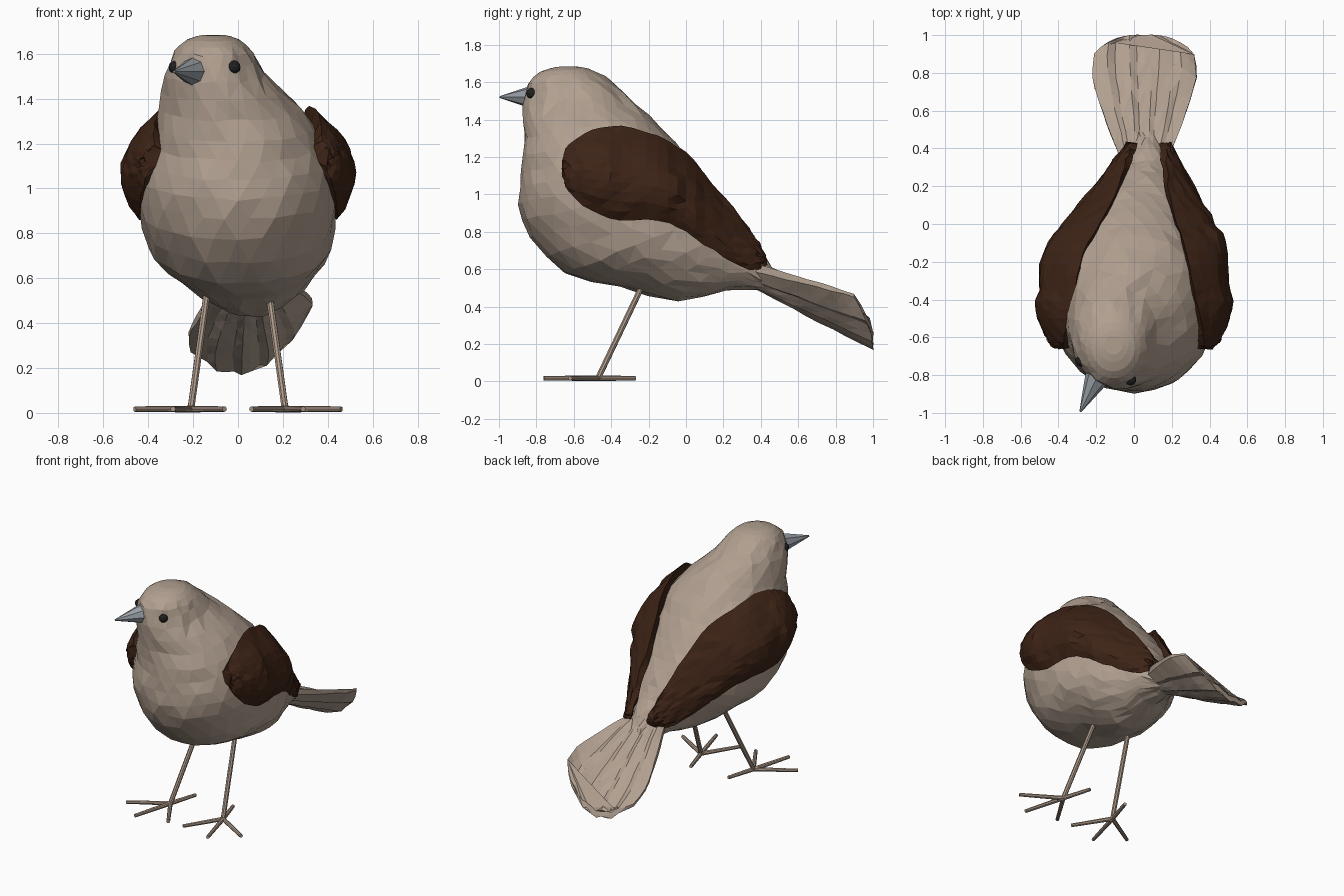
import bpy, bmesh, math, random
from mathutils import Vector

if "Cube" in bpy.data.objects:
    bpy.data.objects.remove(bpy.data.objects["Cube"])

random.seed(4)


def material(name, rgb):
    m = bpy.data.materials.new(name)
    m.diffuse_color = (*rgb, 1)
    m.use_nodes = True
    m.node_tree.nodes["Principled BSDF"].inputs["Base Color"].default_value = m.diffuse_color
    return m


TAN = material("tan", (0.44, 0.35, 0.28))
LEG = material("leg_tan", (0.42, 0.32, 0.25))
BROWN = material("dark_brown", (0.047, 0.017, 0.008))
GREY = material("beak_grey", (0.32, 0.35, 0.38))
BLACK = material("eye_black", (0.015, 0.015, 0.015))


def smooth_rows(rows, steps):
    """Catmull-Rom interpolation through table rows."""
    out = []
    for i in range(len(rows) - 1):
        p = [rows[max(0, min(len(rows) - 1, i + k))] for k in (-1, 0, 1, 2)]
        for s in range(steps):
            t = s / steps
            out.append([0.5 * (2 * b + (c - a) * t + (2 * a - 5 * b + 4 * c - d) * t * t
                               + (3 * b - a - 3 * c + d) * t ** 3) for a, b, c, d in zip(*p)])
    return out + [list(rows[-1])]


def loft(name, rings, mat, jitter=0.0, calm=0):
    """Flat-shaded closed tube through rings of points, capped; first 'calm' rings stay even."""
    bm = bmesh.new()
    vs = []
    for i, ring in enumerate(rings):
        j = jitter if i >= calm else 0
        vs.append([bm.verts.new(Vector(p) + Vector([random.uniform(-j, j) for _ in range(3)]))
                   for p in ring])
    n = len(vs[0])
    for a, b in zip(vs, vs[1:]):
        for i in range(n):
            bm.faces.new((a[i], a[(i + 1) % n], b[(i + 1) % n], b[i]))
    bm.faces.new(vs[0])
    bm.faces.new(vs[-1])
    bmesh.ops.triangulate(bm, faces=bm.faces[:])
    bmesh.ops.recalc_face_normals(bm, faces=bm.faces[:])
    return finish(name, bm, mat)


def finish(name, bm, mat):
    me = bpy.data.meshes.new(name)
    bm.to_mesh(me)
    bm.free()
    me.materials.append(mat)
    ob = bpy.data.objects.new(name, me)
    bpy.context.collection.objects.link(ob)
    return ob


def rod(name, a, b, r1, r2, sides, mat):
    a, b = Vector(a), Vector(b)
    q = (b - a).to_track_quat('Z', 'Y')
    rings = [[p + q @ Vector((r * math.cos(2 * math.pi * k / sides), r * math.sin(2 * math.pi * k / sides), 0))
              for k in range(sides)] for p, r in ((a, r1), (b, r2))]
    return loft(name, rings, mat)


# Body and head: back y/z, front y/z, half width, x centre
body = [
    (-0.59, 1.684, -0.69, 1.682, 0.05, -0.11),
    (-0.52, 1.672, -0.78, 1.655, 0.115, -0.11),
    (-0.43, 1.625, -0.845, 1.59, 0.175, -0.11),
    (-0.33, 1.54, -0.87, 1.47, 0.225, -0.10),
    (-0.20, 1.42, -0.865, 1.30, 0.315, -0.035),
    (-0.06, 1.28, -0.88, 1.12, 0.395, 0),
    (0.05, 1.15, -0.895, 0.95, 0.44, 0),
    (0.14, 1.03, -0.83, 0.77, 0.44, 0),
    (0.22, 0.93, -0.65, 0.575, 0.405, 0.01),
    (0.28, 0.83, -0.35, 0.505, 0.335, 0.03),
    (0.34, 0.75, -0.05, 0.43, 0.215, 0.06),
    (0.42, 0.66, 0.22, 0.49, 0.14, 0.07),
    (0.50, 0.56, 0.42, 0.49, 0.08, 0.07),
]
rings = []
N = 26
for by, bz, fy, fz, hw, xc in smooth_rows(body, 2):
    ring = []
    for k in range(N):
        a = 2 * math.pi * (k + 0.5 * (len(rings) % 2)) / N
        c, s = math.cos(a), math.sin(a)
        ring.append((xc + hw * s, (by + fy) / 2 + (by - fy) / 2 * c, (bz + fz) / 2 + (bz - fz) / 2 * c))
    rings.append(ring)
loft("body", rings, TAN, 0.007, 4)

# Wings: y, top z, bottom z, half widths at top, bulge and bottom
wing = [
    (-0.66, 1.19, 1.10, 0.385, 0.42, 0.40),
    (-0.62, 1.27, 1.01, 0.38, 0.455, 0.43),
    (-0.50, 1.34, 0.91, 0.36, 0.50, 0.445),
    (-0.35, 1.365, 0.86, 0.32, 0.505, 0.45),
    (-0.15, 1.31, 0.86, 0.28, 0.47, 0.43),
    (0.00, 1.22, 0.80, 0.215, 0.395, 0.37),
    (0.15, 1.05, 0.70, 0.155, 0.295, 0.285),
    (0.30, 0.87, 0.61, 0.12, 0.20, 0.20),
    (0.39, 0.74, 0.60, 0.11, 0.145, 0.14),
    (0.43, 0.66, 0.62, 0.11, 0.125, 0.12),
]
for side, name in ((1, "right_wing"), (-1, "left_wing")):
    rings = []
    for y, top, bot, wt, wo, wb in smooth_rows(wing, 3):
        xc = 0.075 * min(1, max(0, (y + 0.2) / 0.6))
        ring = []
        for k in range(11):  # outer skin with stepped feather layers
            t = k / 10
            w = wt + (wb - wt) * t + (wo - (wt + wb) / 2) * 4 * t * (1 - t)
            step = 0.022 * (((y + 0.67) * 3.2 + 0.8 * (t - 0.5) ** 2) % 1) * 4 * t * (1 - t)
            ring.append((xc + side * (w - 0.008 + (step if y < 0.1 else 0)), y, top + (bot - top) * t))
        for t in (0.8, 0.5, 0.2):  # hidden inner side
            w = wt + (wb - wt) * t - 0.05
            ring.append((xc + side * w, y, top + (bot - top) * t))
        rings.append(ring)
    loft(name, rings, BROWN, 0.006)

# Tail: scooped fan of feathers, rolled slightly up on the right
rings = []
widths = smooth_rows([(0.11,), (0.15,), (0.20,), (0.24,), (0.275,), (0.265,)], 2)
for i, (hw,) in enumerate(widths):
    s = i / (len(widths) - 1)
    upper, lower = [], []
    for k in range(15):
        u = k / 7 - 1
        y = 0.28 + s * (0.72 - 0.1 * abs(u) ** 3)
        z = 0.63 - 0.42 * s + s * (0.16 * u * u + 0.08 * u)
        th = (0.09 - 0.065 * s) * (1 - 0.7 * u * u)
        ridge = 0.01 * (k % 3 - 1) * min(1, 2 * s)
        upper.append((0.055 + hw * u, y, z + th + ridge))
        lower.append((0.055 + hw * u, y, z - th + ridge))
    rings.append(upper + lower[::-1])
loft("tail", rings, TAN, 0.003)

# Beak turned with the head
rod("beak", (-0.19, -0.80, 1.52), (-0.285, -0.995, 1.52), 0.07, 0.005, 8, GREY)

# Eyes
for name, pos in (("right_eye", (-0.018, -0.825, 1.54)), ("left_eye", (-0.28, -0.725, 1.54))):
    bm = bmesh.new()
    bmesh.ops.create_icosphere(bm, subdivisions=2, radius=0.03)
    finish(name, bm, BLACK).location = pos

# Legs and toes
for side, name in ((1, "right"), (-1, "left")):
    hub = Vector((side * 0.21, -0.47, 0.017))
    rod(name + "_leg", (side * 0.14, -0.23, 0.52), hub, 0.016, 0.016, 8, LEG)
    for i, (dx, dy) in enumerate(((0.25, -0.15), (0.08, -0.29), (-0.15, -0.24), (-0.06, 0.20))):
        rod(f"{name}_toe_{i + 1}", hub, hub + Vector((side * dx, dy, 0)), 0.015, 0.012, 8, LEG)
